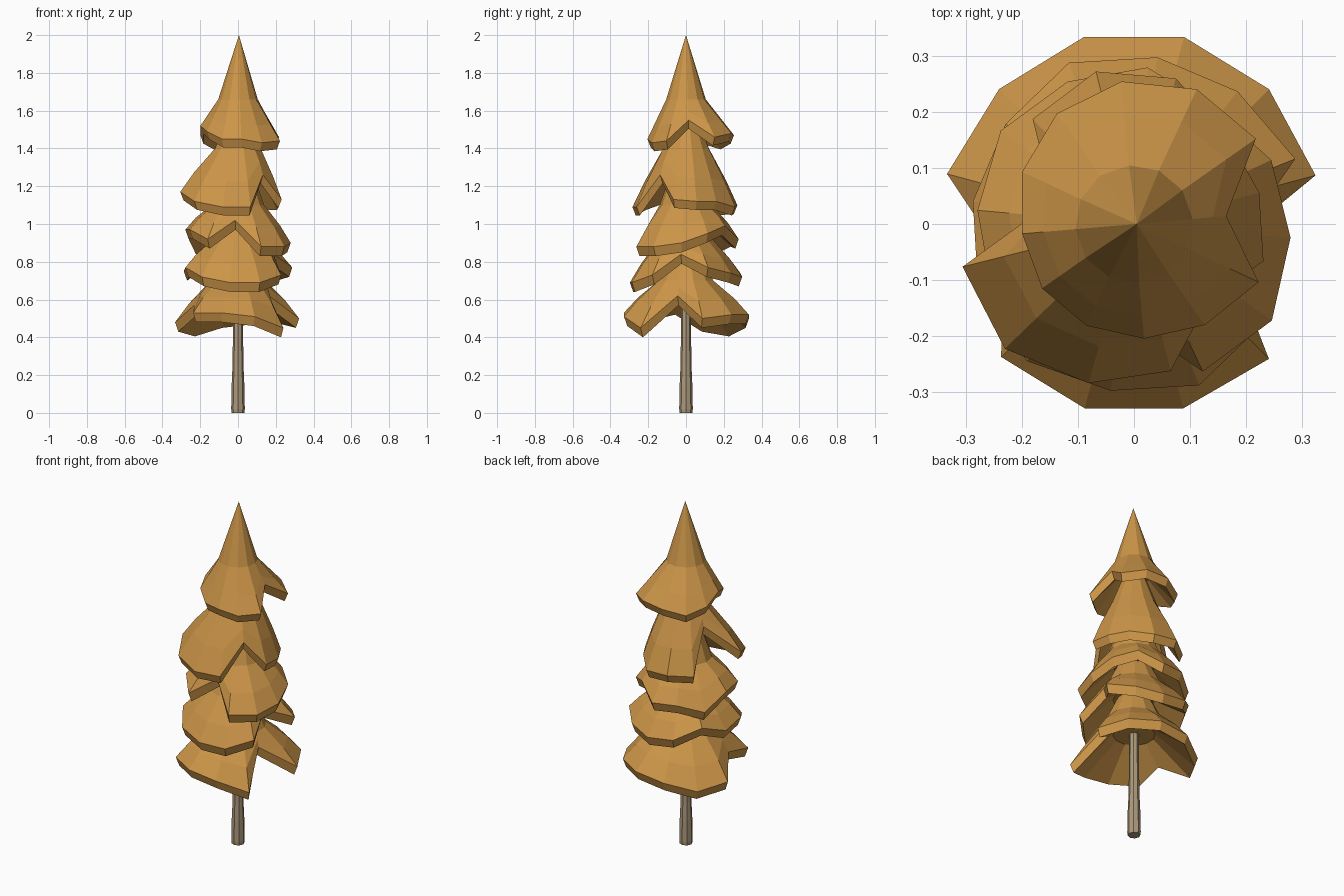
import bpy, bmesh
from math import sin, cos, radians, tau

if "Cube" in bpy.data.objects:
    bpy.data.objects.remove(bpy.data.objects["Cube"])


def material(name, colour):
    m = bpy.data.materials.new(name)
    m.diffuse_color = (*colour, 1)
    m.use_nodes = True
    m.node_tree.nodes["Principled BSDF"].inputs["Base Color"].default_value = m.diffuse_color
    return m


foliage = material("amber_foliage", (0.60, 0.30, 0.065))
bark = material("bark", (0.42, 0.32, 0.20))
N = 12


def loft(name, rings, mat, tip=None):
    """Skin a stack of point rings, capping the bottom and closing the top."""
    bm = bmesh.new()
    loops = [[bm.verts.new(p) for p in ring] for ring in rings]
    n = len(loops[0])
    for a, b in zip(loops, loops[1:]):
        for i in range(n):
            j = (i + 1) % n
            bm.faces.new((a[i], a[j], b[j], b[i]))
    bm.faces.new(loops[-1])
    if tip:
        t = bm.verts.new(tip)
        for i in range(n):
            bm.faces.new((loops[0][i], t, loops[0][(i + 1) % n]))
    else:
        bm.faces.new(loops[0])
    bmesh.ops.recalc_face_normals(bm, faces=bm.faces)
    me = bpy.data.meshes.new(name)
    bm.to_mesh(me)
    bm.free()
    me.materials.append(mat)
    ob = bpy.data.objects.new(name, me)
    bpy.context.collection.objects.link(ob)


def tier(name, start, top, mid, radii, heights, tip=None, lip=0.045, bulge=0.012):
    """Ragged skirt: narrow top, shoulder, uneven rim with a lip, hollow underside."""
    (tr, tz), (mr, mz) = top, mid
    dirs = [(cos(radians(start + 30 * k)), sin(radians(start + 30 * k))) for k in range(N)]

    def ring(rs, zs):
        return [(c * r, s * r, z) for (c, s), r, z in zip(dirs, rs, zs)]

    rings = [] if tip else [ring([tr] * N, [tz] * N)]
    rings += [
        ring([mr] * N, [mz] * N),
        ring([mr + 0.6 * (r - mr) for r in radii],
             [mz + 0.6 * (z - mz) + bulge for z in heights]),
        ring(radii, heights),
        ring([r - 0.018 for r in radii], [z - lip for z in heights]),
        ring([mr * 0.75] * N, [mz - 0.085] * N),
    ]
    loft(name, rings, foliage, tip)


# Foliage tiers, top to bottom; small radii with raised heights are the notches
tier("foliage_crown", 5, (0, 2), (0.105, 1.66),
     (.165, .265, .265, .255, .24, .22, .2, .2, .2, .205, .22, .245),
     (1.55, 1.46, 1.48, 1.47, 1.44, 1.47, 1.52, 1.49, 1.45, 1.45, 1.43, 1.44),
     tip=(0.005, 0, 2), bulge=0)
tier("foliage_upper", 14, (0.05, 1.6), (0.125, 1.4),
     (.23, .23, .27, .28, .26, .15, .315, .32, .295, .27, .19, .24),
     (1.12, 1.12, 1.09, 1.1, 1.09, 1.32, 1.17, 1.12, 1.09, 1.09, 1.26, 1.13))
tier("foliage_middle", 25, (0.07, 1.3), (0.14, 1.1),
     (.27, .25, .28, .28, .29, .28, .28, .28, .17, .29, .3, .28),
     (.95, .99, .92, .93, .89, .97, .97, .92, 1.02, .88, .88, .90), lip=.05)
tier("foliage_lower", 22, (0.08, 1.05), (0.15, 0.91),
     (.31, .3, .3, .31, .29, .29, .3, .31, .3, .31, .29, .19),
     (.77, .74, .72, .74, .8, .75, .77, .72, .69, .69, .73, .84), lip=.05)
tier("foliage_skirt", 15, (0.08, 0.85), (0.15, 0.70),
     (.335, .34, .345, .345, .34, .345, .24, .335, .34, .34, .34, .17),
     (.5, .52, .52, .50, .455, .48, .57, .53, .53, .51, .45, .62), lip=.05)

# Slim trunk, flared slightly at the foot
profile = [(0.026, 0.95), (0.026, 0.5), (0.029, 0.25), (0.034, 0.14), (0.036, 0.02), (0.034, 0)]
loft("trunk", [[(r * cos(tau * i / 8), r * sin(tau * i / 8), z) for i in range(8)]
               for r, z in profile], bark)
